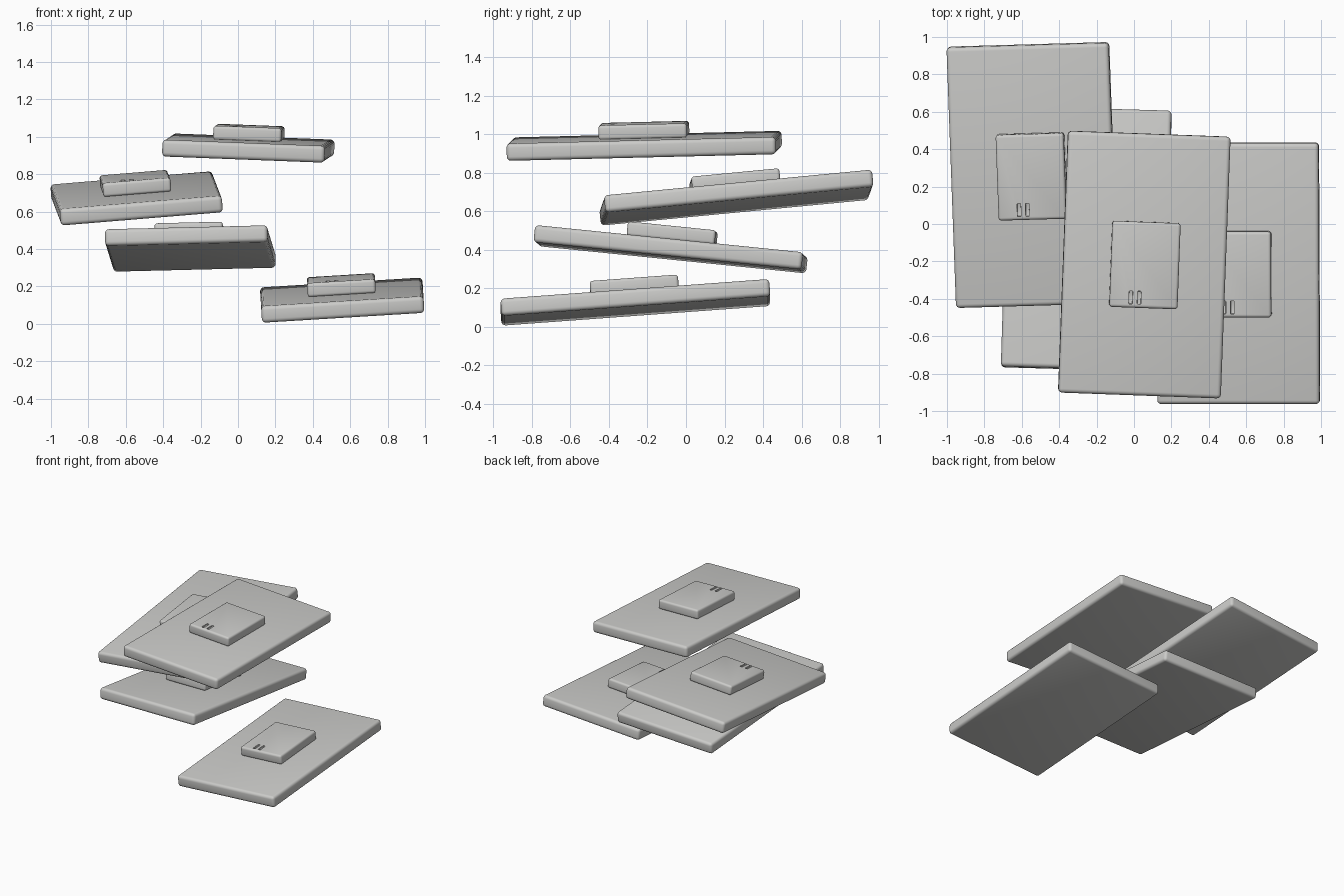
import bpy
import bmesh
from math import radians
from mathutils import Matrix, Euler

if "Cube" in bpy.data.objects:
    bpy.data.objects.remove(bpy.data.objects["Cube"], do_unlink=True)

grey = bpy.data.materials.new("light_grey")
grey.use_nodes = True
colour = (0.6, 0.6, 0.585, 1)
grey.diffuse_color = colour
grey.node_tree.nodes["Principled BSDF"].inputs["Base Color"].default_value = colour


def rounded_box(name, size, centre, radius, segments=4):
    """Box with every edge rounded, baked around the given centre."""
    bm = bmesh.new()
    bmesh.ops.create_cube(bm, size=1)
    bmesh.ops.scale(bm, vec=size, verts=bm.verts)
    bmesh.ops.bevel(bm, geom=bm.edges[:], offset=radius, segments=segments,
                    profile=0.5, affect='EDGES')
    bmesh.ops.translate(bm, vec=centre, verts=bm.verts)
    mesh = bpy.data.meshes.new(name)
    bm.to_mesh(mesh)
    bm.free()
    mesh.materials.append(grey)
    obj = bpy.data.objects.new(name, mesh)
    bpy.context.collection.objects.link(obj)
    return obj


def select_only(obj):
    bpy.ops.object.select_all(action='DESELECT')
    obj.select_set(True)
    bpy.context.view_layer.objects.active = obj


WIDTH, LENGTH, THICK = 0.87, 1.40, 0.09
PAD_HEIGHT = 0.075

# Large slab, and the small pad that sits on its middle
slab = rounded_box("slab", (WIDTH, LENGTH, THICK), (0, 0, 0), 0.022)
pad_top = THICK / 2 + PAD_HEIGHT - 0.002
pad = rounded_box("pad", (0.365, 0.46, PAD_HEIGHT),
                  (0, 0, pad_top - PAD_HEIGHT / 2), 0.016)

# Two narrow slots near the front left of the pad
for x in (-0.07, -0.025):
    cutter = rounded_box("slot_cutter", (0.02, 0.07, 0.024), (x, -0.175, pad_top), 0.004, 2)
    cutter.hide_render = True
    select_only(pad)
    mod = pad.modifiers.new("slot", 'BOOLEAN')
    mod.operation = 'DIFFERENCE'
    mod.object = cutter
    bpy.ops.object.modifier_apply(modifier=mod.name)
    bpy.data.objects.remove(cutter, do_unlink=True)

for part in (slab, pad):
    select_only(part)
    bpy.ops.object.shade_smooth_by_angle(angle=radians(40))

# Floating plates: name, position, tilt in degrees
plates = [
    ("top", (0.055, -0.217, 0.94), (1.4, 2.2, -2.1)),
    ("upper", (-0.542, 0.262, 0.671), (5.5, -4.7, 1.65)),
    ("lower", (-0.255, -0.08, 0.403), (-5.8, -1.4, -1.65)),
    ("bottom", (0.557, -0.263, 0.127), (4.2, -3.5, 0)),
]
for name, place, tilt in plates:
    turn = Euler([radians(a) for a in tilt]).to_matrix().to_4x4()
    for part in (slab, pad):
        copy = part.copy()
        copy.name = name + "_" + part.name
        copy.matrix_world = Matrix.Translation(place) @ turn
        bpy.context.collection.objects.link(copy)

for part in (slab, pad):
    bpy.data.objects.remove(part, do_unlink=True)
